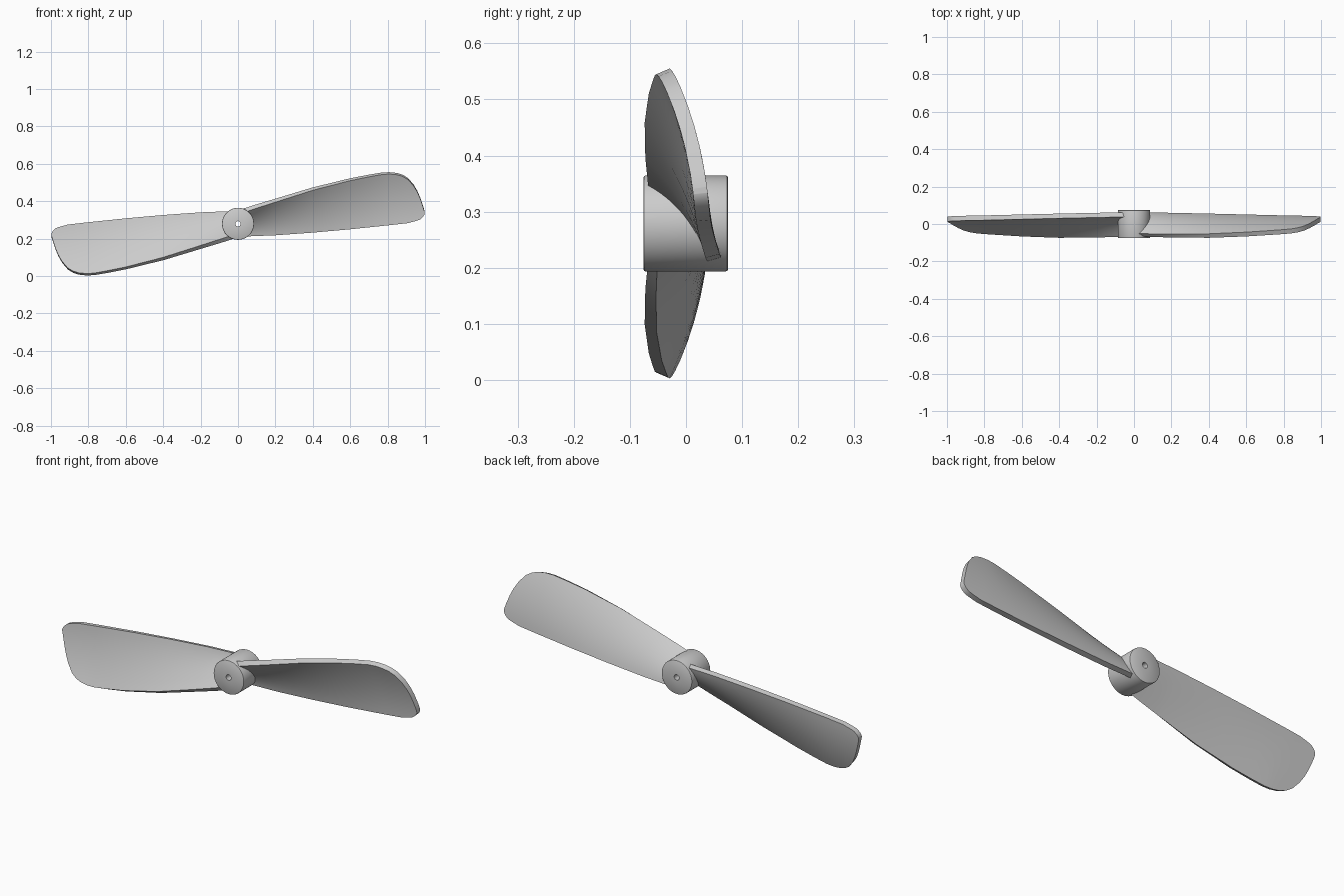
import bpy, bmesh, math
from mathutils import Matrix

if "Cube" in bpy.data.objects:
    bpy.data.objects.remove(bpy.data.objects["Cube"])

AXIS_Z = 0.279        # height of the hub axis
THICK = 0.026         # blade thickness

grey = bpy.data.materials.new("light_grey")
grey.use_nodes = True
grey.diffuse_color = (0.6, 0.6, 0.6, 1)
grey.node_tree.nodes["Principled BSDF"].inputs["Base Color"].default_value = (0.6, 0.6, 0.6, 1)


def finish(name, bm):
    """Turn a bmesh into a grey, smooth-shaded object."""
    bmesh.ops.recalc_face_normals(bm, faces=bm.faces)
    me = bpy.data.meshes.new(name)
    bm.to_mesh(me)
    bm.free()
    me.materials.append(grey)
    ob = bpy.data.objects.new(name, me)
    bpy.context.collection.objects.link(ob)
    return ob


def smooth(ob):
    bpy.ops.object.select_all(action='DESELECT')
    ob.select_set(True)
    bpy.context.view_layer.objects.active = ob
    bpy.ops.object.shade_smooth_by_angle(angle=math.radians(35))


def table(points, x):
    """Linear lookup in a list of (x, value) points."""
    for (x0, v0), (x1, v1) in zip(points, points[1:]):
        if x <= x1:
            return v0 + (v1 - v0) * (x - x0) / (x1 - x0)
    return points[-1][1]


# Hub: lathed ring with a small bore and rounded rims
def make_hub():
    profile = [(.014, -.076), (.082, -.076), (.0845, -.0745), (.0855, -.072),
               (.0855, .070), (.0845, .0735), (.082, .075), (.014, .075)]
    n = 64
    bm = bmesh.new()
    rings = []
    for i in range(n):
        a = 2 * math.pi * i / n
        rings.append([bm.verts.new((r * math.cos(a), y, AXIS_Z + r * math.sin(a)))
                      for r, y in profile])
    m = len(profile)
    for i in range(n):
        p, q = rings[i], rings[(i + 1) % n]
        for j in range(m):
            k = (j + 1) % m
            bm.faces.new((p[j], p[k], q[k], q[j]))
    smooth(finish("hub", bm))


# Blade outline (upper and lower edge) and fore-aft position of both edges
TOP_Z = [(.02, .347), (.1, .373), (.2, .404), (.4, .466), (.6, .516), (.7, .536),
         (.77, .548), (.81, .550), (.85, .546), (.88, .537), (.91, .519), (.94, .484),
         (.96, .450), (.975, .415), (.99, .370), (.998, .343)]
LOW_Z = [(.02, .214), (.2, .221), (.4, .235), (.6, .252), (.81, .273), (.91, .284),
         (.96, .298), (.975, .304), (.99, .318), (.998, .332)]
TOP_Y = [(.02, -.059), (.2, -.063), (.4, -.063), (.6, -.055), (.8, -.042), (1, -.030)]
LOW_Y = [(.02, .051), (.4, .043), (.8, .033), (1, .030)]
CAMBER = [(.02, .02), (.4, .013), (1, .012)]


def make_blade(name, turn):
    xs = [.02, .05, .1, .15, .2, .3, .4, .5, .6, .7, .77, .81, .85,
          .88, .91, .94, .96, .975, .99, .998]
    rows = 12
    bm = bmesh.new()
    cols = []
    for x in xs:
        z0, z1 = table(LOW_Z, x), table(TOP_Z, x)
        full = z1 if x < .81 else .551      # untrimmed chord near the tip
        root = table(LOW_Z, min(x, .85))
        col = []
        for j in range(rows + 1):
            z = z0 + (z1 - z0) * j / rows
            t = (z - root) / (full - root)
            y = (table(LOW_Y, x) * (1 - t) + table(TOP_Y, x) * t
                 + table(CAMBER, x) * 4 * t * (1 - t))
            col.append(bm.verts.new((x, y, z - AXIS_Z)))
        cols.append(col)
    for p, q in zip(cols, cols[1:]):
        for j in range(rows):
            bm.faces.new((p[j], q[j], q[j + 1], p[j + 1]))
    bm.transform(Matrix.Translation((0, 0, AXIS_Z)) @ Matrix.Rotation(turn, 4, 'Y'))
    ob = finish(name, bm)
    # Thicken evenly to both sides of the middle surface
    sol = ob.modifiers.new("thickness", 'SOLIDIFY')
    sol.thickness = THICK
    sol.offset = 0
    bpy.context.view_layer.objects.active = ob
    bpy.ops.object.modifier_apply(modifier=sol.name)
    smooth(ob)


make_hub()
make_blade("left_blade", 0)
make_blade("right_blade", math.pi)
